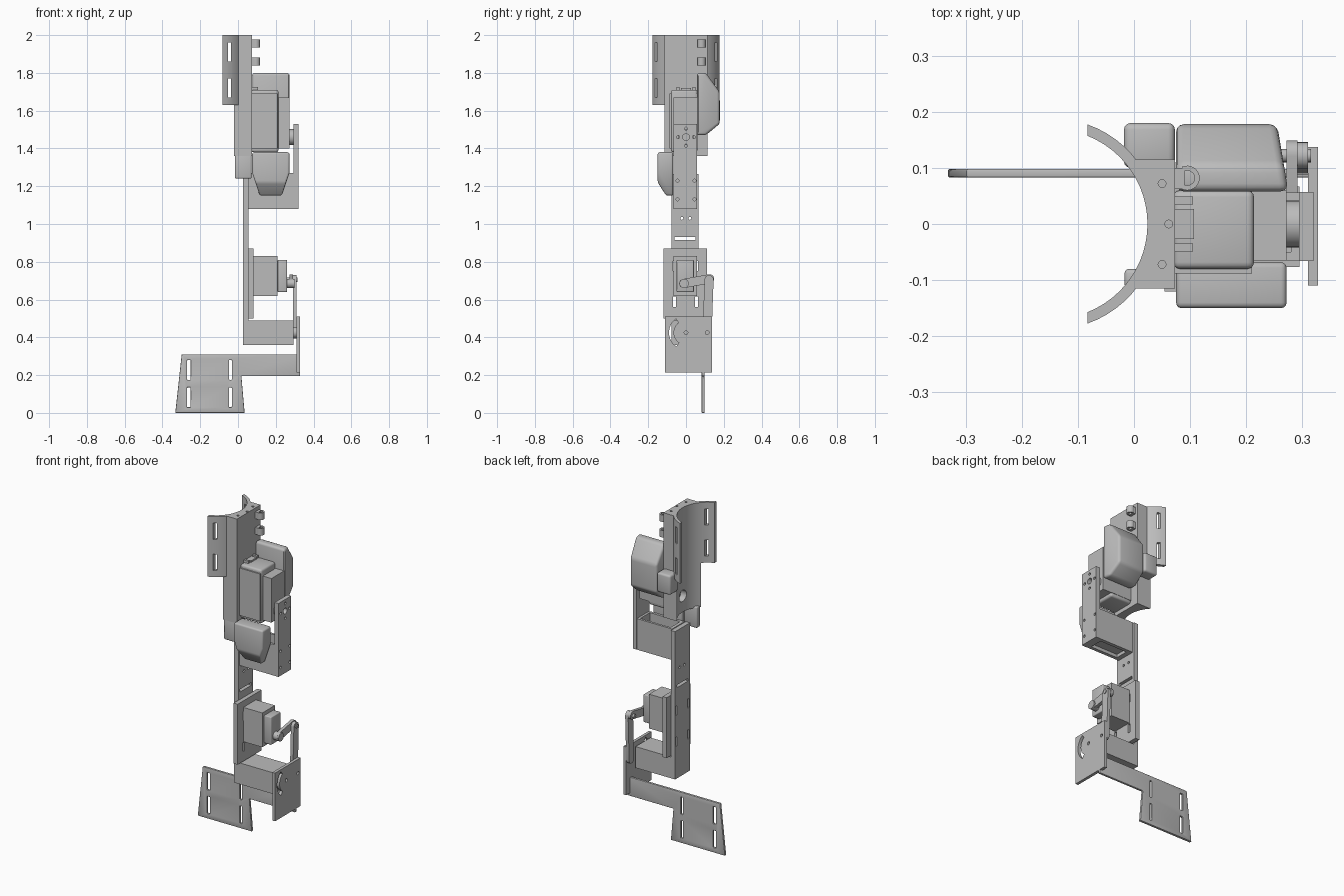
import bpy, bmesh, math
from mathutils import Vector

if "Cube" in bpy.data.objects:
    bpy.data.objects.remove(bpy.data.objects["Cube"])

grey = bpy.data.materials.new("plain_grey")
grey.use_nodes = True
grey.diffuse_color = (0.5, 0.5, 0.5, 1)
grey.node_tree.nodes["Principled BSDF"].inputs["Base Color"].default_value = (0.5, 0.5, 0.5, 1)


def finish(name, bm, bevel=0, cuts=()):
    """Turn a bmesh into an object, cut openings, round its edges."""
    bmesh.ops.recalc_face_normals(bm, faces=bm.faces)
    mesh = bpy.data.meshes.new(name)
    bm.to_mesh(mesh)
    bm.free()
    ob = bpy.data.objects.new(name, mesh)
    bpy.context.collection.objects.link(ob)
    mesh.materials.append(grey)
    bpy.ops.object.select_all(action='DESELECT')
    ob.select_set(True)
    bpy.context.view_layer.objects.active = ob
    for cutter in cuts:
        mod = ob.modifiers.new("opening", 'BOOLEAN')
        mod.operation, mod.solver, mod.object = 'DIFFERENCE', 'EXACT', cutter
        bpy.ops.object.modifier_apply(modifier=mod.name)
        bpy.data.objects.remove(cutter)
    if bevel:
        mod = ob.modifiers.new("round", 'BEVEL')
        mod.width, mod.segments, mod.limit_method = bevel, 3, 'ANGLE'
        mod.angle_limit = math.radians(25)
        bpy.ops.object.modifier_apply(modifier=mod.name)
    bpy.ops.object.shade_smooth_by_angle(angle=math.radians(32))
    return ob


def prism(name, pts, axis, a, b, **kw):
    """Extrude a 2D outline along an axis; outline uses the other two axes in order."""
    def place(p, t):
        return {'x': (t, p[0], p[1]), 'y': (p[0], t, p[1]), 'z': (p[0], p[1], t)}[axis]
    bm = bmesh.new()
    lo = [bm.verts.new(place(p, a)) for p in pts]
    hi = [bm.verts.new(place(p, b)) for p in pts]
    bm.faces.new(lo)
    bm.faces.new(hi)
    n = len(pts)
    for i in range(n):
        j = (i + 1) % n
        bm.faces.new((lo[i], lo[j], hi[j], hi[i]))
    return finish(name, bm, **kw)


def box(name, x0, x1, y0, y1, z0, z1, **kw):
    return prism(name, [(x0, y0), (x1, y0), (x1, y1), (x0, y1)], 'z', z0, z1, **kw)


def arc(cx, cy, r, a0, a1, n=24):
    return [(cx + r * math.cos(a0 + (a1 - a0) * i / n), cy + r * math.sin(a0 + (a1 - a0) * i / n))
            for i in range(n + 1)]


def disc(name, cy, cz, r, x0, x1, n=24, **kw):
    return prism(name, arc(cy, cz, r, 0, math.tau, n)[:-1], 'x', x0, x1, **kw)


def link(name, p, q, r, x0, x1, **kw):
    """Round-ended strip between two points in the yz plane."""
    d = Vector(q) - Vector(p)
    t = math.atan2(d.y, d.x) + math.pi / 2
    pts = arc(*p, r, t, t + math.pi, 10) + arc(*q, r, t + math.pi, t + math.tau, 10)
    return prism(name, pts, 'x', x0, x1, **kw)


def hull(name, points, bevel):
    bm = bmesh.new()
    for p in points:
        bm.verts.new(p)
    bmesh.ops.convex_hull(bm, input=bm.verts)
    bmesh.ops.dissolve_limit(bm, angle_limit=0.02, verts=bm.verts, edges=bm.edges)
    return finish(name, bm, bevel)


# Upper cuff: curved shell with strap slots, on a hollow-backed block
CX, RI, RO = -0.145, 0.169, 0.188
ei, eo = math.acos(0.062 / RI), math.acos(0.062 / RO)
slots = [box("cutter", -0.054, -0.036, -0.3, 0.3, z, z + 0.1) for z in (1.67, 1.86)]
prism("cuff_shell", arc(CX, 0, RI, -ei, ei) + arc(CX, 0, RO, eo, -eo), 'z', 1.63, 2.0, cuts=slots)
eb = math.asin(0.115 / RI)
holes = [disc("cutter", 0, 1.46, 0.035, -0.1, 0.06)]
holes += [prism("cutter", arc(x, y, 0.007, 0, math.tau, 12)[:-1], 'z', 1.97, 2.1)
          for x, y in ((0.05, 0.072), (0.062, 0), (0.05, -0.072))]
prism("cuff_block", [(0.073, -0.115), (0.073, 0.115)] + arc(CX, 0, RI, eb, -eb), 'z', 1.36, 2.0, cuts=holes)
box("block_front_foot", -0.017, 0.072, -0.115, -0.08, 1.24, 1.37, bevel=0.008)
box("block_rear_box", -0.018, 0.073, 0.1, 0.18, 1.54, 1.66, bevel=0.012)

# Cable clips on the side of the block
for i, z in enumerate((1.84, 1.935)):
    prism(f"cable_clip_{i}", arc(0.095, 0.082, 0.022, -2.6, 2.0, 18) + arc(0.095, 0.082, 0.013, 2.0, -2.6, 18),
          'z', z, z + 0.042)
    box(f"clip_base_{i}", 0.07, 0.09, 0.062, 0.1, z, z + 0.042)

# Upper motor with its flange, shaft and end lugs
box("upper_motor_body", 0.07, 0.214, -0.08, 0.06, 1.38, 1.71, bevel=0.012)
box("upper_motor_frame", 0.07, 0.21, -0.088, 0.062, 1.4, 1.69)
box("upper_motor_cap", 0.21, 0.272, -0.065, 0.06, 1.4, 1.67)
disc("upper_motor_shaft", 0, 1.46, 0.042, 0.27, 0.297)
for y in (-0.042, 0.042):
    box("motor_lug", 0.073, 0.105, y - 0.007, y + 0.007, 1.66, 1.725)
box("motor_plug", 0.073, 0.107, -0.027, 0.027, 1.68, 1.72)

# Rounded covers either side of the upper motor
rear = []
for z, y in ((1.8, 0.105), (1.7, 0.178), (1.53, 0.178), (1.47, 0.105)):
    wide = 0.275 - (y - 0.06) * 0.17
    rear += [(0.075, 0.058, z), (0.275, 0.058, z), (0.075, y, z), (wide, y, z)]
hull("rear_cover", rear, 0.014)
front = []
for z, x0, x1, y in ((1.38, 0.075, 0.272, -0.15), (1.27, 0.075, 0.272, -0.15),
                     (1.22, 0.092, 0.254, -0.15), (1.15, 0.115, 0.232, -0.105)):
    front += [(x, yy, z) for x in (x0, x1) for yy in (y, -0.068)]
hull("front_cover", front, 0.01)

# Hinge bracket: open channel and drilled outer plate
box("hinge_channel", 0.055, 0.3, -0.065, 0.056, 1.08, 1.27, cuts=[
    box("cutter", 0.075, 0.28, -0.05, 0.042, 1.12, 1.4),
    box("cutter", 0.085, 0.27, -0.045, 0.035, 1.0, 1.1)])
drills = [(0, 1.46, 0.018)] + [(y, z, 0.008) for y, z in (
    (-0.042, 1.46), (0.042, 1.46), (0, 1.505), (0, 1.415),
    (-0.045, 1.23), (0.045, 1.23), (-0.045, 1.13), (0.045, 1.13))]
box("hinge_plate", 0.294, 0.32, -0.066, 0.057, 1.08, 1.53,
    cuts=[disc("cutter", y, z, r, 0.2, 0.4, 16) for y, z, r in drills])


# Lower leg bar and motor mount share the same adjustment slots
def mount_slots():
    return [box("cutter", 0, 0.2, y - 0.008, y + 0.008, z, z + 0.055)
            for y in (-0.06, 0.055) for z in (0.56, 0.75)]


bar_cuts = mount_slots() + [box("cutter", 0, 0.2, -0.06, 0.05, 0.915, 0.932)]
bar_cuts += [disc("cutter", y, 1.03, 0.008, 0, 0.2, 12) for y in (-0.022, 0.02)]
box("leg_bar", 0.027, 0.056, -0.077, 0.067, 0.36, 1.265, cuts=bar_cuts)
box("motor_mount", 0.054, 0.082, -0.12, 0.11, 0.5, 0.87, cuts=mount_slots())

# Lower motor, crank arm and push link
box("lower_motor_body", 0.08, 0.21, -0.065, 0.057, 0.62, 0.83)
box("lower_motor_cap", 0.21, 0.26, -0.05, 0.042, 0.64, 0.81, bevel=0.005)
disc("lower_motor_shaft", -0.01, 0.685, 0.025, 0.255, 0.3)
link("crank_arm", (-0.012, 0.685), (0.125, 0.71), 0.024, 0.272, 0.291)
disc("crank_pin", 0.122, 0.705, 0.012, 0.26, 0.315, 16)
link("push_link", (0.122, 0.705), (0.112, 0.43), 0.024, 0.29, 0.31)

# Ankle block and slotted side plate
box("ankle_block", 0.05, 0.295, -0.077, 0.067, 0.36, 0.49)
disc("ankle_pin", 0, 0.425, 0.03, 0.29, 0.313)
curve = arc(0, 0.425, 0.09, 2.2, 4.1, 14) + arc(0, 0.425, 0.066, 4.1, 2.2, 14)
box("ankle_plate", 0.31, 0.328, -0.11, 0.137, 0.215, 0.51, cuts=[
    prism("cutter", curve, 'x', 0.2, 0.4),
    disc("cutter", 0, 0.425, 0.01, 0.2, 0.4, 12),
    disc("cutter", 0.112, 0.425, 0.01, 0.2, 0.4, 12)])

# Foot plate: arm and tapered blade in one sheet, with strap slots
outline = [(-0.332, 0), (0.035, 0), (0.018, 0.195), (0.328, 0.195), (0.328, 0.31), (-0.298, 0.31)]
prism("foot_plate", outline, 'y', 0.083, 0.098, bevel=0.003, cuts=[
    box("cutter", x - w, x + w, 0, 0.2, z, z + 0.105)
    for x, w in ((-0.26, 0.009), (-0.04, 0.007)) for z in (0.03, 0.175)])
